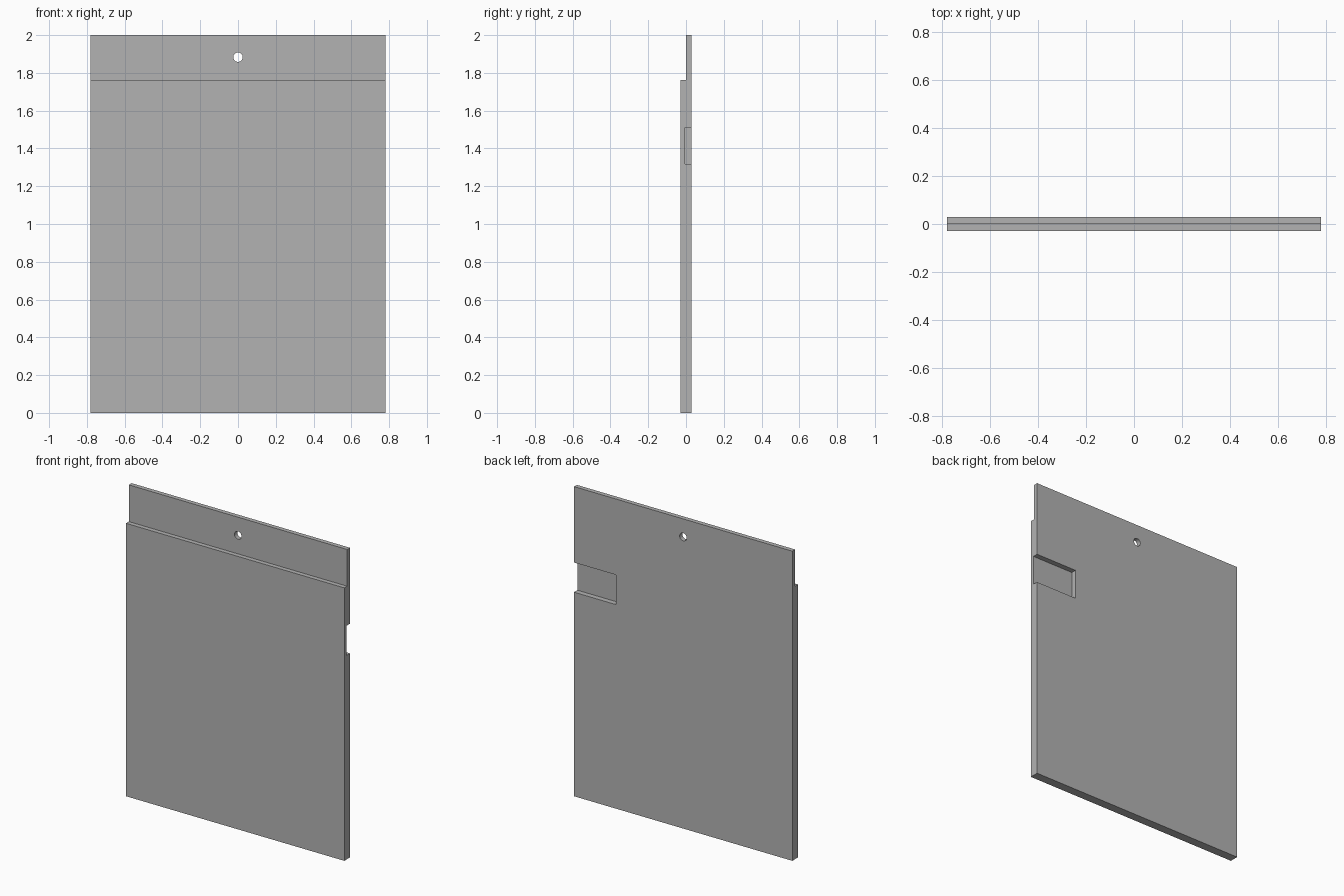
import bpy, bmesh
from mathutils import Vector

cube = bpy.data.objects.get("Cube")
if cube:
    bpy.data.objects.remove(cube, do_unlink=True)

HALF_W, HALF_T = 0.78, 0.029
HEIGHT, STEP_Z = 2.0, 1.763

# Single grey material
grey = bpy.data.materials.new("plain grey")
grey.use_nodes = True
colour = (0.45, 0.45, 0.45, 1)
grey.diffuse_color = colour
grey.node_tree.nodes["Principled BSDF"].inputs["Base Color"].default_value = colour

# Panel: stepped side profile (y, z) extruded across the width
profile = [(-HALF_T, 0), (HALF_T, 0), (HALF_T, HEIGHT),
           (0, HEIGHT), (0, STEP_Z), (-HALF_T, STEP_Z)]
bm = bmesh.new()
side = bm.faces.new([bm.verts.new((-HALF_W, y, z)) for y, z in profile])
swept = bmesh.ops.extrude_face_region(bm, geom=[side])["geom"]
bmesh.ops.translate(bm, vec=Vector((2 * HALF_W, 0, 0)),
                    verts=[g for g in swept if isinstance(g, bmesh.types.BMVert)])
bmesh.ops.recalc_face_normals(bm, faces=bm.faces)
mesh = bpy.data.meshes.new("panel")
bm.to_mesh(mesh)
bm.free()
panel = bpy.data.objects.new("panel", mesh)
bpy.context.collection.objects.link(panel)
mesh.materials.append(grey)


def cut(cutter, name):
    """Subtract the cutter from the panel, then discard it."""
    cutter.name = name
    cutter.hide_render = True
    cutter.data.materials.append(grey)
    bpy.ops.object.select_all(action='DESELECT')
    panel.select_set(True)
    bpy.context.view_layer.objects.active = panel
    mod = panel.modifiers.new(name, 'BOOLEAN')
    mod.operation = 'DIFFERENCE'
    mod.solver = 'EXACT'
    mod.object = cutter
    bpy.ops.object.modifier_apply(modifier=mod.name)
    bpy.data.objects.remove(cutter, do_unlink=True)


# Hanging hole through the thin top strip
bpy.ops.mesh.primitive_cylinder_add(vertices=32, radius=0.025, depth=0.4,
                                    location=(0, 0, 1.883), rotation=(1.570796, 0, 0))
cut(bpy.context.object, "hanging_hole")

# Shallow recess in the back, open at the left edge
x0, x1, y0, y1, z0, z1 = 0.48, 0.9, -0.005, 0.1, 1.318, 1.51
bpy.ops.mesh.primitive_cube_add(size=1, location=((x0 + x1) / 2, (y0 + y1) / 2, (z0 + z1) / 2))
bpy.context.object.scale = (x1 - x0, y1 - y0, z1 - z0)
bpy.context.view_layer.update()
cut(bpy.context.object, "back_recess")

# Smooth the hole wall, keep the flat faces crisp
panel.select_set(True)
bpy.context.view_layer.objects.active = panel
bpy.ops.object.shade_smooth_by_angle(angle=0.5)
